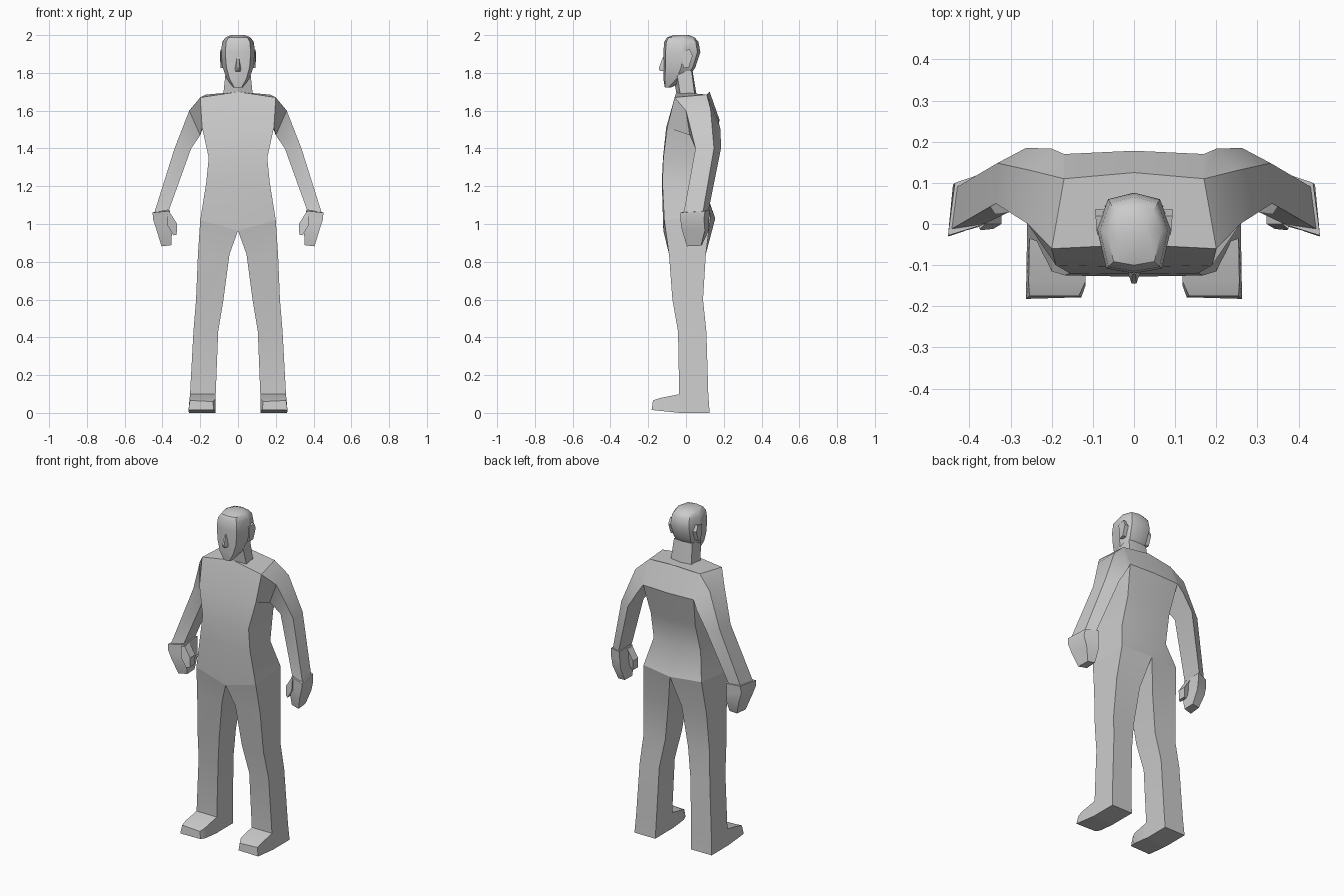
import bpy, bmesh, math

grey = bpy.data.materials.new("plain grey")
grey.diffuse_color = (0.6, 0.6, 0.6, 1)


def loft(name, rings, cap_start=True, cap_end=True, mirrored=False):
    """Skin a list of equal-length closed rings; optionally mirror across x."""
    bm = bmesh.new()
    vs = [[bm.verts.new(p) for p in r] for r in rings]
    n = len(rings[0])
    for a, b in zip(vs, vs[1:]):
        for i in range(n):
            j = (i + 1) % n
            bm.faces.new((a[i], a[j], b[j], b[i]))
    if cap_start:
        bm.faces.new(vs[0])
    if cap_end:
        bm.faces.new(vs[-1][::-1])
    bmesh.ops.recalc_face_normals(bm, faces=bm.faces[:])
    me = bpy.data.meshes.new(name)
    bm.to_mesh(me)
    bm.free()
    me.materials.append(grey)
    ob = bpy.data.objects.new(name, me)
    bpy.context.collection.objects.link(ob)
    bpy.ops.object.select_all(action='DESELECT')
    ob.select_set(True)
    bpy.context.view_layer.objects.active = ob
    bpy.ops.object.shade_smooth_by_angle(angle=math.radians(32))
    if mirrored:
        ob.modifiers.new("mirror", 'MIRROR').use_mirror_merge = False
    return ob


def whole(half):
    """Half ring, front centre to back centre, completed on the other side."""
    return half + [(-x, y, z) for x, y, z in half[-2:0:-1]]


def section(z, hw, yf, yb, front=0.75, back=0.7):
    """Rounded eight-point head section."""
    d = yb - yf
    return whole([(0, yf, z), (hw * front, yf + 0.06 * d, z), (hw, yf + 0.55 * d, z),
                  (hw * back, yb - 0.08 * d, z), (0, yb, z)])


# Shared shoulder and hip corners
shoulder_f, shoulder_b = (0.2, -0.06, 1.67), (0.17, 0.11, 1.685)
armpit_f, armpit_b = (0.19, -0.1, 1.51), (0.17, 0.17, 1.55)
hip_f, hip_b = (0.2, -0.115, 1.02), (0.195, 0.13, 1.04)
crotch_f, crotch_b = (0, -0.12, 0.965), (0, 0.155, 1.03)

# Torso
loft("torso", [whole(r) for r in (
    [(0, -0.05, 1.70), shoulder_f, shoulder_b, (0, 0.125, 1.70)],
    [(0, -0.105, 1.51), armpit_f, armpit_b, (0, 0.178, 1.55)],
    [(0, -0.122, 1.35), (0.155, -0.12, 1.35), (0.15, 0.125, 1.37), (0, 0.135, 1.37)],
    [(0, -0.128, 1.22), (0.168, -0.125, 1.22), (0.158, 0.085, 1.2), (0, 0.095, 1.2)],
    [crotch_f, hip_f, hip_b, crotch_b])], cap_end=False)

# Arms: front outer, back outer, back inner, front inner
loft("arms", [
    [shoulder_f, shoulder_b, armpit_b, armpit_f],
    [(0.258, 0.0, 1.6), (0.25, 0.13, 1.61), (0.2, 0.183, 1.5), (0.2, 0.02, 1.47)],
    [(0.336, 0.05, 1.4), (0.332, 0.148, 1.4), (0.262, 0.185, 1.4), (0.248, 0.055, 1.4)],
    [(0.443, -0.012, 1.06), (0.43, 0.09, 1.065), (0.37, 0.12, 1.075), (0.365, 0.0, 1.075)],
], cap_start=False, mirrored=True)

# Hands with thumbs
loft("hands", [
    [(0.452, -0.028, 1.06), (0.435, 0.1, 1.068), (0.362, 0.125, 1.075), (0.362, 0.0, 1.07)],
    [(0.45, -0.03, 1.025), (0.44, 0.095, 1.025), (0.36, 0.122, 1.01), (0.355, 0.005, 1.01)],
    [(0.432, -0.022, 0.97), (0.425, 0.1, 0.965), (0.355, 0.12, 0.965), (0.35, 0.0, 0.965)],
    [(0.405, 0.005, 0.882), (0.4, 0.08, 0.885), (0.353, 0.085, 0.89), (0.352, 0.015, 0.888)],
], mirrored=True)
loft("thumbs", [
    [(0.375, -0.012, 1.06), (0.375, 0.04, 1.06), (0.36, 0.05, 1.06), (0.36, 0.0, 1.06)],
    [(0.372, -0.015, 0.99), (0.372, 0.04, 0.99), (0.322, 0.05, 1.0), (0.322, 0.0, 1.0)],
    [(0.342, -0.012, 0.94), (0.342, 0.035, 0.94), (0.325, 0.045, 0.942), (0.325, 0.0, 0.942)],
], mirrored=True)


def leg_ring(z, xo, xi, yf, yb):
    return [(xo, yf, z), (xo, yb, z), (xi, yb, z), (xi, yf, z)]


# Legs
loft("legs", [
    [hip_f, hip_b, crotch_b, crotch_f],
    leg_ring(0.84, 0.212, 0.045, -0.09, 0.105),
    leg_ring(0.6, 0.222, 0.077, -0.072, 0.09),
    leg_ring(0.43, 0.236, 0.105, -0.042, 0.108),
    leg_ring(0.1, 0.254, 0.118, -0.036, 0.118),
    leg_ring(0.0, 0.26, 0.12, -0.036, 0.125),
], cap_start=False, mirrored=True)

# Feet
loft("feet", [
    [(0.118, -0.03, 0.1), (0.254, -0.03, 0.1), (0.26, -0.03, 0.0), (0.118, -0.03, 0.0)],
    [(0.118, -0.14, 0.076), (0.256, -0.14, 0.078), (0.262, -0.15, 0.012), (0.118, -0.15, 0.012)],
    [(0.134, -0.175, 0.06), (0.254, -0.175, 0.066), (0.262, -0.182, 0.016), (0.128, -0.178, 0.016)],
], cap_start=False, mirrored=True)

# Neck
loft("neck", [whole(r) for r in (
    [(0, -0.05, 1.69), (0.078, -0.03, 1.685), (0.07, 0.045, 1.69), (0, 0.055, 1.69)],
    [(0, -0.07, 1.79), (0.065, -0.05, 1.81), (0.06, 0.03, 1.81), (0, 0.035, 1.81)])])

# Head
loft("head", [
    section(1.722, 0.025, -0.112, -0.08),
    section(1.77, 0.06, -0.12, 0.01),
    section(1.83, 0.082, -0.118, 0.05),
    section(1.91, 0.09, -0.12, 0.076),
    section(1.965, 0.083, -0.115, 0.066),
    section(1.988, 0.066, -0.1, 0.045),
    section(2.0, 0.035, -0.065, 0.015)])

# Nose
loft("nose", [
    [(-0.007, -0.11, 1.885), (0.007, -0.11, 1.885), (0.004, -0.122, 1.885), (-0.004, -0.122, 1.885)],
    [(-0.018, -0.11, 1.82), (0.018, -0.11, 1.82), (0.006, -0.144, 1.825), (-0.006, -0.144, 1.825)],
    [(-0.016, -0.11, 1.808), (0.016, -0.11, 1.808), (0.005, -0.138, 1.81), (-0.005, -0.138, 1.81)]])

# Ears
ear = [(-0.025, 1.915), (0.02, 1.925), (0.035, 1.89), (0.015, 1.83), (-0.015, 1.825)]
loft("ears", [[(0.07, y, z) for y, z in ear],
              [(0.09 + 0.08 * (y + 0.025), y, z) for y, z in ear]], mirrored=True)
